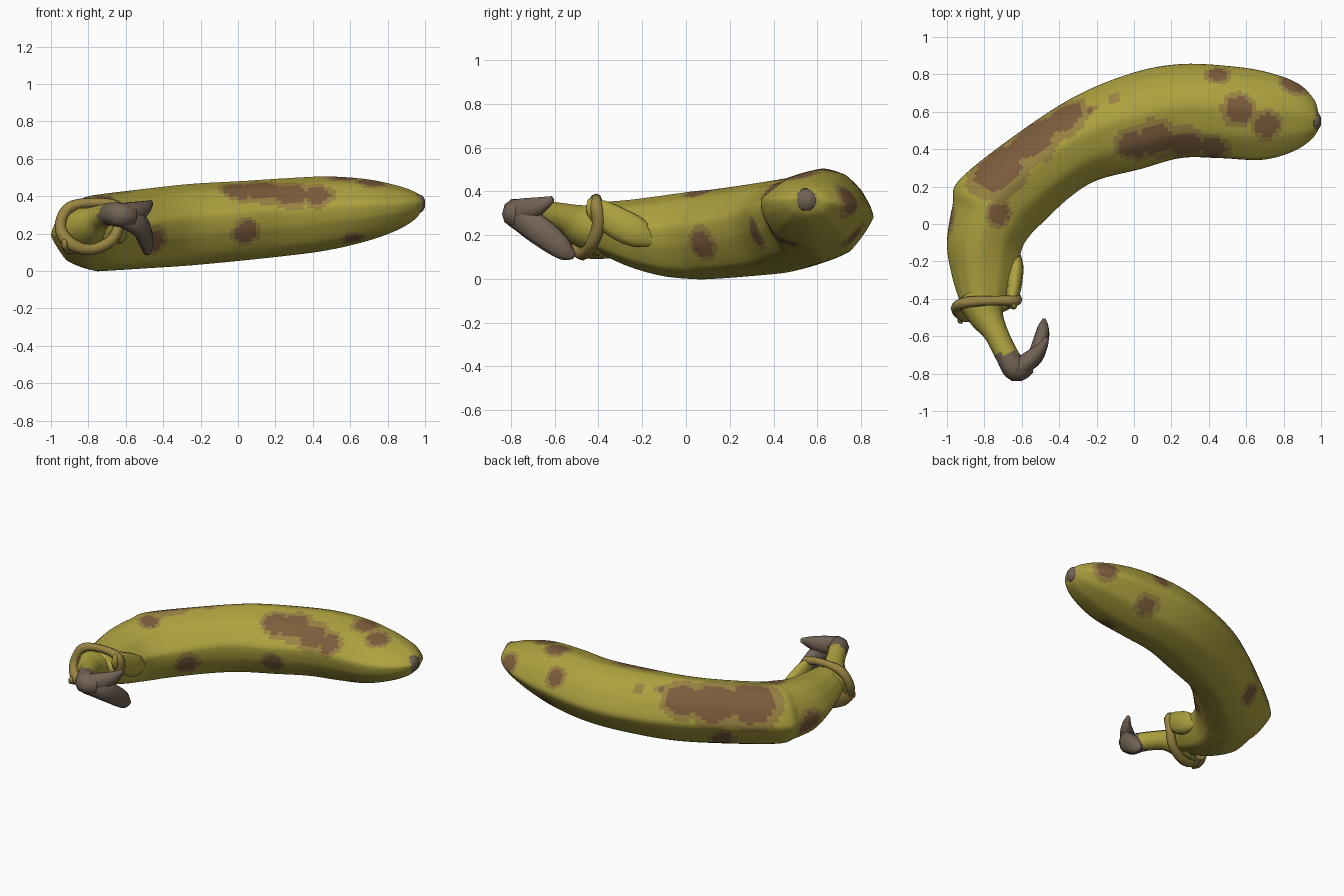
import bpy, bmesh, math
from mathutils import Vector

if "Cube" in bpy.data.objects:
    bpy.data.objects.remove(bpy.data.objects["Cube"])


def material(name, rgb):
    m = bpy.data.materials.new(name)
    m.diffuse_color = (*rgb, 1)
    m.use_nodes = True
    m.node_tree.nodes["Principled BSDF"].inputs["Base Color"].default_value = m.diffuse_color
    return m


YELLOW = material("ripe_yellow", (0.42, 0.36, 0.05))
TAN = material("bruise_edge", (0.32, 0.23, 0.055))
BROWN = material("bruise_brown", (0.21, 0.11, 0.045))
GREY = material("dry_stem", (0.17, 0.125, 0.09))


def smooth_points(pts, steps, closed=False, blend=1.0):
    """Catmull-Rom resampling; blend < 1 pulls towards straight segments."""
    pts, n, out = [Vector(p) for p in pts], len(pts), []
    get = lambda i: pts[i % n] if closed else pts[min(max(i, 0), n - 1)]
    for i in range(n if closed else n - 1):
        a, b, c, d = (get(i + k) for k in (-1, 0, 1, 2))
        for s in range(steps):
            t = s / steps
            curve = 0.5 * (2 * b + (c - a) * t + (2 * a - 5 * b + 4 * c - d) * t * t
                           + (3 * b - a - 3 * c + d) * t ** 3)
            out.append(b.lerp(c, t).lerp(curve, blend))
    if not closed:
        out.append(pts[-1])
    return out


def loft(name, rings, mats, closed=False, pick=None):
    bm = bmesh.new()
    rows = [[bm.verts.new(p) for p in r] for r in rings]
    n = len(rows[0])
    for i in range(len(rows) - (0 if closed else 1)):
        a, b = rows[i], rows[(i + 1) % len(rows)]
        for j in range(n):
            bm.faces.new((a[j], a[(j + 1) % n], b[(j + 1) % n], b[j]))
    if not closed:
        bm.faces.new(rows[0])
        bm.faces.new(rows[-1])
    bmesh.ops.recalc_face_normals(bm, faces=bm.faces[:])
    for f in bm.faces:
        f.smooth = True
        if pick:
            f.material_index = pick(f.calc_center_median())
    me = bpy.data.meshes.new(name)
    bm.to_mesh(me)
    bm.free()
    for m in mats:
        me.materials.append(m)
    ob = bpy.data.objects.new(name, me)
    bpy.context.collection.objects.link(ob)
    return ob


def tube(name, path, mats, ref=(0, 0, 1), flat=1.0, sides=10, closed=False, pick=None):
    """Tapered tube along (x, y, z, radius); flat squeezes it sideways to ref."""
    p = smooth_points(path, 5, closed)
    rings, n = [], len(p)
    for i, q in enumerate(p):
        nxt = p[(i + 1) % n] if closed else p[min(i + 1, n - 1)]
        prv = p[i - 1] if closed or i else p[0]
        t = (nxt - prv).xyz.normalized()
        side = t.cross(Vector(ref)).normalized()
        up = side.cross(t)
        rings.append([q.xyz + q.w * (side * math.cos(a) * flat + up * math.sin(a))
                      for a in (2 * math.pi * k / sides for k in range(sides))])
    return loft(name, rings, mats, closed, pick)


# Fruit body: stations of outer x, y, inner x, y, low z, high z
stations = [
    (-.93, -.42, -.67, -.42, .13, .35), (-.975, -.27, -.63, -.27, .06, .36),
    (-1, -.1, -.6, -.13, .015, .38), (-.97, .1, -.55, -.05, 0, .40),
    (-.93, .24, -.5, .0, 0, .41), (-.6, .5, -.35, .14, .015, .44),
    (-.3, .69, -.2, .235, .03, .465), (0, .81, .03, .295, .055, .48),
    (.25, .855, .25, .355, .08, .495), (.5, .845, .45, .355, .11, .505),
    (.7, .815, .68, .345, .16, .49), (.87, .755, .84, .385, .22, .455),
    (.96, .67, .94, .445, .28, .42), (.985, .60, .985, .50, .33, .39)]
section = smooth_points([(1, -.05), (.8, .5), (.5, .86), (.1, 1), (-.5, .8), (-1, .25),
                         (-.95, -.25), (-.65, -.8), (0, -1), (.6, -.75)], 6, True, 0.5)

# Bruises: x, y, z, radius
bruises = [
    (.56, .61, .49, .09), (.71, .53, .47, .08), (.45, .80, .40, .07), (.85, .74, .36, .08),
    (-.75, .33, .38, .19), (-.55, .47, .36, .16), (-.38, .58, .38, .13), (0, .42, .44, .10),
    (.12, .44, .45, .12), (.28, .41, .43, .11), (.42, .39, .42, .09), (-.72, .05, .40, .07),
    (-.45, .08, .16, .08), (.05, .30, .20, .08), (-.97, .02, .16, .10), (.55, .80, .17, .09),
    (.62, .45, .15, .07), (-.6, .45, .1, .08), (-.12, .70, .45, .05), (-.24, .63, .44, .04)]


def bruise(c):
    ratio = min((c - Vector(b[:3])).length / b[3] for b in bruises)
    return 2 if ratio < .8 else 1 if ratio < 1.1 else 0


six = [smooth_points([s[k:k + 2] + (0,) for s in stations], 10) for k in (0, 2, 4)]
rings = []
for o, i, z in zip(*six):
    mid, half = (o + i) / 2, (o - i) / 2
    zc, zh = (z.x + z.y) / 2, (z.y - z.x) / 2
    rings.append([(mid.x + half.x * u, mid.y + half.y * u, zc + zh * v)
                  for u, v, *_ in section])
loft("fruit_body", rings, (YELLOW, TAN, BROWN), pick=bruise)

# Dry button on the blossom end
tube("blossom_tip", [(.96, .55, .36, .055), (.985, .55, .36, .045), (1.0, .55, .36, .02)], [GREY])

# Bent stem
tube("stem", [(-.83, -.38, .22, .125), (-.79, -.49, .25, .095), (-.74, -.58, .285, .066),
              (-.68, -.70, .305, .062), (-.63, -.775, .30, .068), (-.575, -.745, .29, .06)],
     (YELLOW, GREY), pick=lambda c: int(c.y < -.69))

# Torn peel rim around the neck
tube("neck_collar", [(-.64, -.41, .34, .03), (-.76, -.41, .365, .025), (-.90, -.42, .34, .03),
                     (-.95, -.45, .24, .03), (-.90, -.49, .15, .035), (-.79, -.47, .115, .03),
                     (-.68, -.43, .16, .03), (-.635, -.40, .25, .03)],
     [TAN], ref=(0, 1, 0), closed=True, sides=8)

# Peel flaps: inner ridge, upper point and lower outer tab
tube("inner_flap", [(-.63, -.13, .17, .02), (-.63, -.22, .21, .07), (-.64, -.32, .26, .075),
                    (-.65, -.41, .32, .055), (-.64, -.44, .365, .012)], [YELLOW], flat=.55)
tube("lower_flap", [(-.86, -.36, .16, .07), (-.91, -.45, .15, .06), (-.93, -.53, .14, .02)],
     [TAN], flat=.6)

# Split, dried stem end
tube("stem_end_upper", [(-.63, -.785, .30, .062), (-.56, -.73, .31, .062),
                        (-.50, -.67, .335, .042), (-.465, -.61, .365, .015)], [GREY], flat=.8)
tube("stem_end_lower", [(-.61, -.775, .29, .062), (-.53, -.71, .25, .068),
                        (-.495, -.61, .175, .062), (-.485, -.55, .125, .045),
                        (-.48, -.51, .105, .015)], [GREY], flat=.65)
